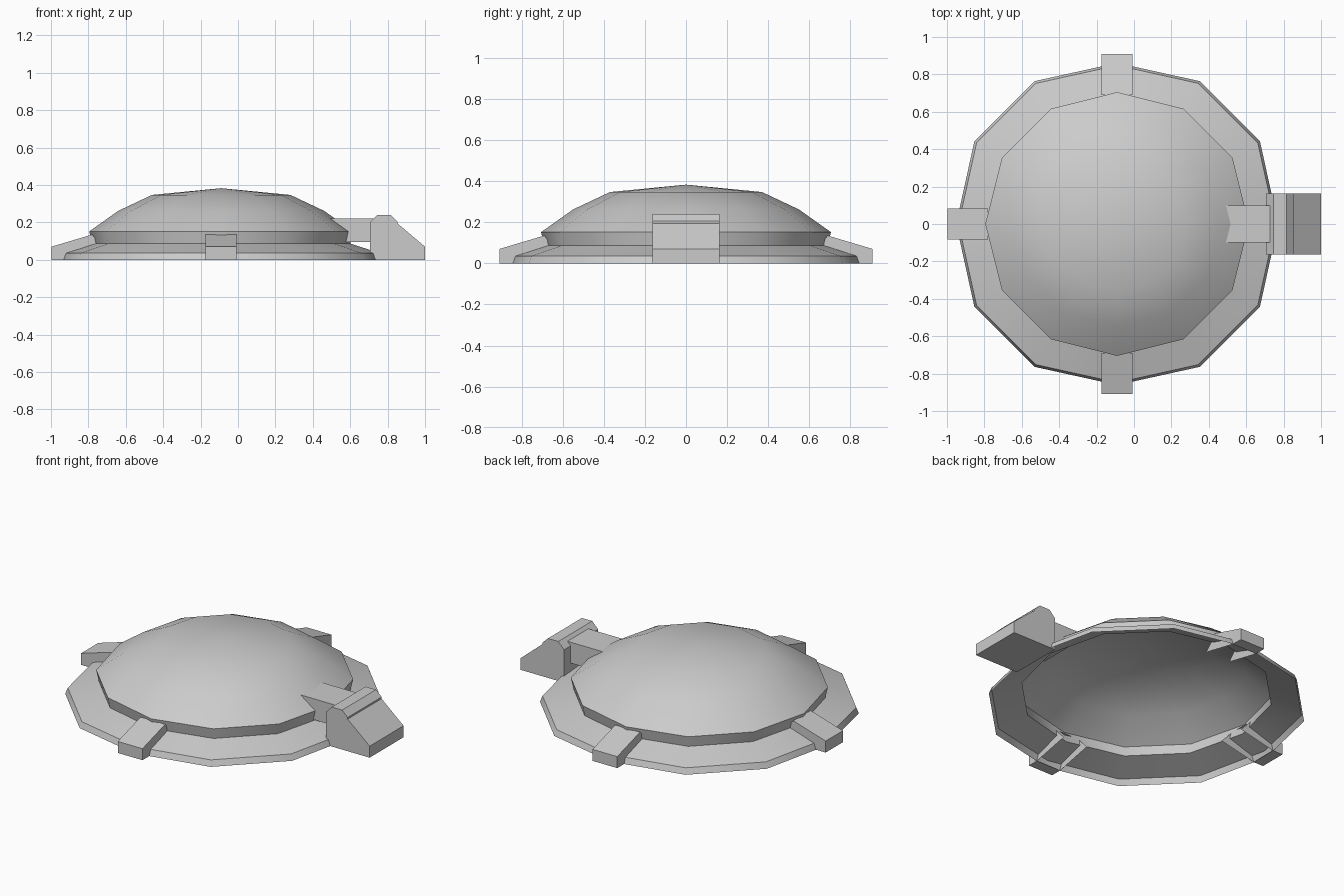
import bpy, bmesh, math
from mathutils import Matrix

cube = bpy.data.objects.get("Cube")
if cube:
    bpy.data.objects.remove(cube, do_unlink=True)

CX = -0.09   # hatch axis
SIDES = 12

grey = bpy.data.materials.new("plain_grey")
grey.use_nodes = True
COLOUR = (0.6, 0.6, 0.6, 1)
grey.diffuse_color = COLOUR
grey.node_tree.nodes["Principled BSDF"].inputs["Base Color"].default_value = COLOUR


def finish(name, bm, smooth=None):
    mesh = bpy.data.meshes.new(name)
    bm.to_mesh(mesh)
    bm.free()
    mesh.materials.append(grey)
    obj = bpy.data.objects.new(name, mesh)
    bpy.context.collection.objects.link(obj)
    if smooth:
        bpy.ops.object.select_all(action='DESELECT')
        obj.select_set(True)
        bpy.context.view_layer.objects.active = obj
        bpy.ops.object.shade_smooth_by_angle(angle=math.radians(smooth))
    return obj


def shell(name, profile, apex=None):
    """Open surface swept round the axis from (axis radius, diagonal radius, height)."""
    bm = bmesh.new()
    rings = []
    for r_axis, r_diag, z in profile:
        ring = []
        for i in range(SIDES):
            a = math.tau * i / SIDES
            r = r_axis if i % 3 == 0 else r_diag
            ring.append(bm.verts.new((CX + r * math.cos(a), r * math.sin(a), z)))
        rings.append(ring)
    for low, high in zip(rings, rings[1:]):
        for i in range(SIDES):
            j = (i + 1) % SIDES
            bm.faces.new((low[i], low[j], high[j], high[i]))
    if apex:
        top = bm.verts.new((CX, 0, apex))
        for i in range(SIDES):
            bm.faces.new((rings[-1][i], rings[-1][(i + 1) % SIDES], top))
    return finish(name, bm, 35)


def extruded(name, profile, half_width, angle=0, open_edges=()):
    """Side profile (x, z) extruded across y, turned about the hatch axis."""
    bm = bmesh.new()
    left = [bm.verts.new((x, half_width, z)) for x, z in profile]
    right = [bm.verts.new((x, -half_width, z)) for x, z in profile]
    bm.faces.new(left)
    bm.faces.new(right[::-1])
    n = len(profile)
    for i in range(n):
        if i not in open_edges:
            j = (i + 1) % n
            bm.faces.new((left[j], left[i], right[i], right[j]))
    bmesh.ops.recalc_face_normals(bm, faces=bm.faces)
    bm.transform(Matrix.Translation((CX, 0, 0)) @ Matrix.Rotation(angle, 4, 'Z'))
    return finish(name, bm)


# Hollow hatch: rim, sloping flange, short wall, shallow dome
shell("hatch_shell", [
    (0.861, 0.882, 0), (0.848, 0.868, 0.036), (0.69, 0.697, 0.087),
    (0.705, 0.711, 0.152), (0.55, 0.555, 0.262), (0.37, 0.37, 0.347),
], apex=0.383)

# Three clamps, open underneath and at the inner end
CLAMP = [(0.908, 0), (0.908, 0.07), (0.69, 0.135), (0.61, 0.05), (0.84, 0)]
for name, degrees in (("back_clamp", 90), ("right_clamp", 180), ("front_clamp", 270)):
    extruded(name, CLAMP, 0.083, math.radians(degrees), open_edges=(2, 3))

# Hinge on the left side: block and arm
extruded("hinge_block", [
    (0.796, 0), (1.09, 0), (1.09, 0.07), (0.942, 0.195), (0.942, 0.205),
    (0.905, 0.24), (0.835, 0.24), (0.796, 0.2),
], 0.163)
extruded("hinge_arm", [
    (0.82, 0.095), (0.82, 0.222), (0.56, 0.222), (0.65, 0.095),
], 0.1)
